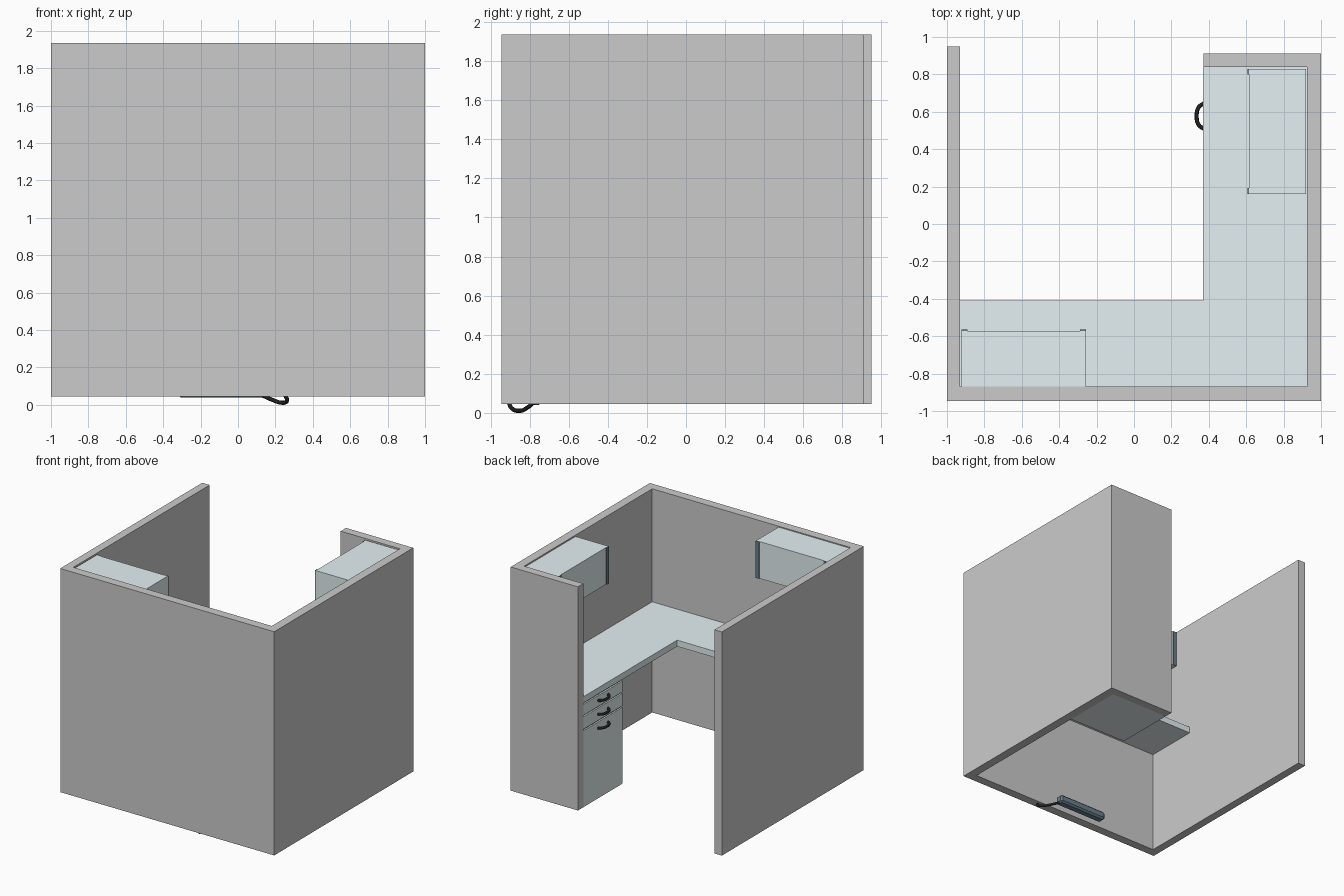
import bpy, bmesh, math
from mathutils import Vector

if "Cube" in bpy.data.objects:
    bpy.data.objects.remove(bpy.data.objects["Cube"])


def material(name, rgb):
    m = bpy.data.materials.new(name)
    m.diffuse_color = (*rgb, 1)
    m.use_nodes = True
    m.node_tree.nodes["Principled BSDF"].inputs["Base Color"].default_value = m.diffuse_color
    return m


PANEL = material("pale_laminate", (0.78, 0.87, 0.89))
TRIM = material("dark_trim", (0.14, 0.21, 0.26))
BLACK = material("black_plastic", (0.015, 0.015, 0.015))


def finish(name, bm, mat=None):
    bmesh.ops.recalc_face_normals(bm, faces=bm.faces)
    me = bpy.data.meshes.new(name)
    bm.to_mesh(me)
    bm.free()
    ob = bpy.data.objects.new(name, me)
    bpy.context.collection.objects.link(ob)
    if mat:
        me.materials.append(mat)
    return ob


def prism(name, outline, z0, z1, mat=None):
    """Extrude a plan outline from z0 to z1."""
    bm = bmesh.new()
    face = bm.faces.new([bm.verts.new((x, y, z0)) for x, y in outline])
    ext = bmesh.ops.extrude_face_region(bm, geom=[face])
    verts = [g for g in ext["geom"] if isinstance(g, bmesh.types.BMVert)]
    bmesh.ops.translate(bm, verts=verts, vec=(0, 0, z1 - z0))
    return finish(name, bm, mat)


def box(name, x, y, z, mat=None):
    return prism(name, [(x[0], y[0]), (x[1], y[0]), (x[1], y[1]), (x[0], y[1])], z[0], z[1], mat)


def tube(name, points, radius, mat):
    """Smooth round rod through the points."""
    cu = bpy.data.curves.new(name, "CURVE")
    cu.dimensions = "3D"
    cu.bevel_depth = radius
    cu.bevel_resolution = 2
    cu.use_fill_caps = True
    cu.resolution_u = 6
    sp = cu.splines.new("BEZIER")
    sp.bezier_points.add(len(points) - 1)
    for bp, p in zip(sp.bezier_points, points):
        bp.co = Vector(p)
        bp.handle_left_type = bp.handle_right_type = "AUTO"
    cu.materials.append(mat)
    ob = bpy.data.objects.new(name, cu)
    bpy.context.collection.objects.link(ob)
    return ob


# Partition walls: one continuous run with a return wing at the back right
prism("partition_walls", [(-1, -0.945), (1, -0.945), (1, 0.912), (0.372, 0.912), (0.372, 0.84),
                          (0.925, 0.84), (0.925, -0.87), (-0.93, -0.87), (-0.93, 0.95), (-1, 0.95)],
      0.045, 1.935)

# L-shaped worktop
prism("worktop", [(-0.93, -0.87), (0.925, -0.87), (0.925, 0.84), (0.37, 0.84), (0.37, -0.41), (-0.93, -0.41)],
      0.927, 0.98, PANEL)

# Drawer pedestal: carcass, dark reveal behind the gaps, three fronts with bow handles
box("pedestal_body", (0.392, 0.925), (0.315, 0.84), (0.045, 0.927), PANEL)
box("pedestal_reveal", (0.385, 0.392), (0.315, 0.84), (0.66, 0.927), TRIM)
for i, (z0, z1) in enumerate([(0.82, 0.913), (0.703, 0.808), (0.045, 0.69)], 1):
    box(f"drawer_front_{i}", (0.372, 0.392), (0.315, 0.838), (z0, z1), PANEL)
    hz = 0.873 - 0.117 * (i - 1)
    arc = [math.radians(a) for a in (-90, -45, 0, 45, 90)]
    tube(f"drawer_handle_{i}", [(0.374 - 0.039 * math.cos(a), 0.577 + 0.068 * math.sin(a), hz) for a in arc],
         0.011, BLACK)

# Overhead cabinets with dark end trims standing just proud of the door
Z = (1.615, 1.927)
box("front_cabinet", (-0.922, -0.256), (-0.87, -0.572), Z, PANEL)
box("right_cabinet", (0.614, 0.92), (0.16, 0.83), Z, PANEL)
for i, x in enumerate((-0.922, -0.288), 1):
    box(f"front_cabinet_trim_{i}", (x, x + 0.032), (-0.572, -0.565), Z, TRIM)
for i, y in enumerate((0.16, 0.798), 1):
    box(f"right_cabinet_trim_{i}", (0.607, 0.614), (y, y + 0.032), Z, TRIM)

# Power strip on the floor, chamfered along its edges, with a trailing cord
strip = box("power_strip", (-0.32, 0.14), (-0.815, -0.74), (0.04, 0.11), TRIM)
bev = strip.modifiers.new("chamfer", "BEVEL")
bev.width = 0.014
bev.segments = 1
tube("power_cord", [(0.12, -0.78, 0.055), (0.18, -0.81, 0.028), (0.235, -0.85, 0.011),
                    (0.262, -0.89, 0.022), (0.25, -0.908, 0.055)], 0.011, BLACK)
